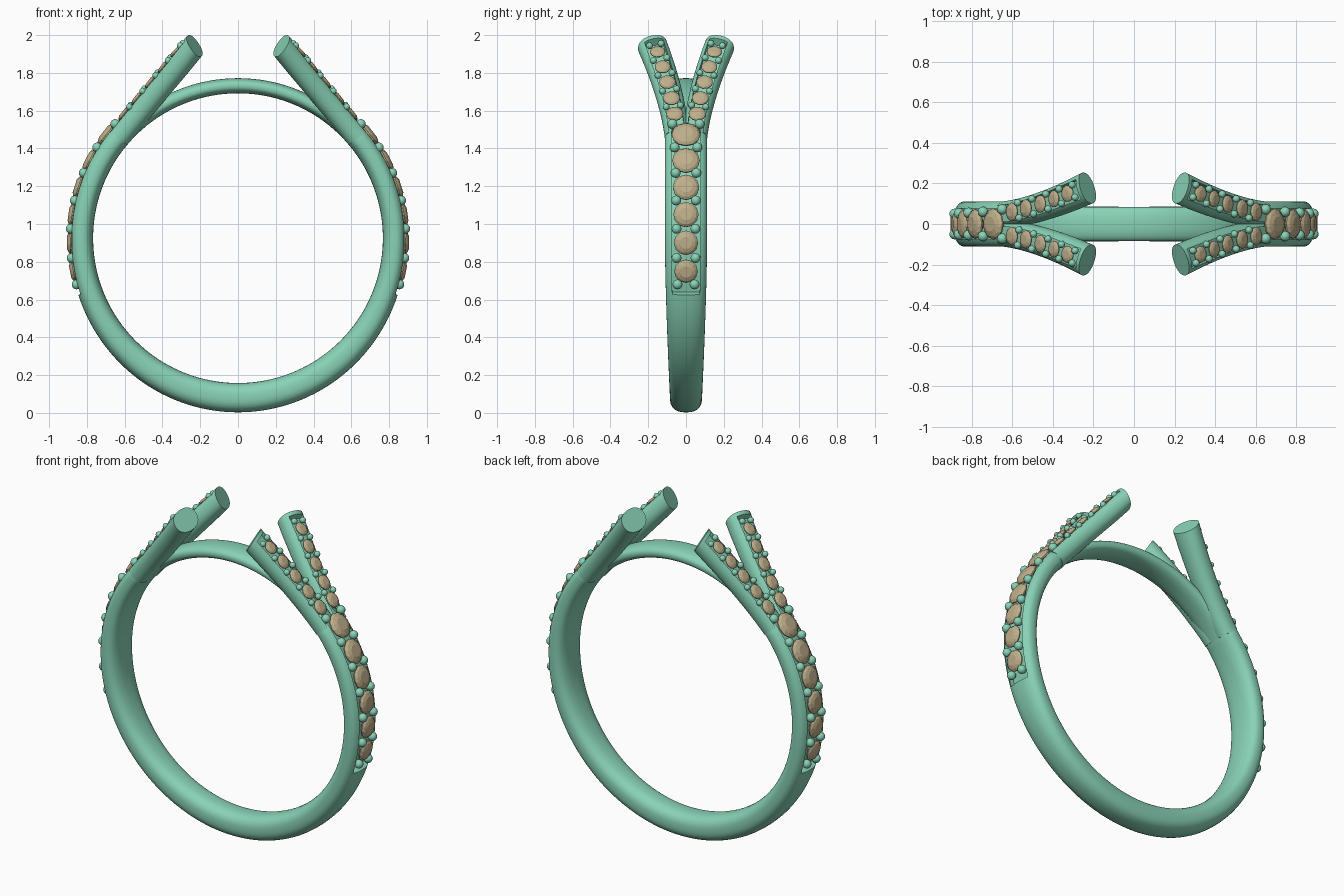
import bpy, bmesh
from math import sin, cos, pi, radians
from mathutils import Vector, Matrix

if "Cube" in bpy.data.objects:
    bpy.data.objects.remove(bpy.data.objects["Cube"])

ZC, R_IN = 0.925, 0.767          # finger hole centre height and radius
S_ARC, S_TIP = 128, 174          # path parameter: degrees of arc, then straight arm


def material(name, rgb):
    m = bpy.data.materials.new(name)
    m.diffuse_color = (*rgb, 1)
    m.use_nodes = True
    m.node_tree.nodes["Principled BSDF"].inputs["Base Color"].default_value = m.diffuse_color
    return m


METAL = material("green_metal", (0.25, 0.65, 0.47))
STONE = material("tan_stone", (0.52, 0.43, 0.26))


def lower(s):
    return max(cos(radians(s)), 0) ** 1.5


def arm_t(s):
    return max(0, (abs(s) - S_ARC) / (S_TIP - S_ARC))


# Centre line of the ring, measured from the bottom; branch=True flares out in y
def point(s, branch=False):
    sx, a, t = (1 if s >= 0 else -1), radians(min(abs(s), S_ARC)), arm_t(s)
    r = R_IN + 0.062 + 0.0155 * lower(s)
    start = Vector((r * sin(a), 0, ZC - r * cos(a)))
    p = start.lerp(Vector((0.23, 0, 1.943)), t) if t <= 1 else start + (Vector((0.23, 0, 1.943)) - start) * t
    return Vector((p.x * sx, (0.048 + 0.13 * t ** 1.6) if branch else 0, p.z))


def frame(s, branch=False):
    tan = (point(s + 0.2, branch) - point(s - 0.2, branch)).normalized()
    sx, a, t = (1 if s >= 0 else -1), radians(min(abs(s), S_ARC)), arm_t(s)
    n = Vector((sin(a), 0, -cos(a))).lerp(Vector((0.545, 0, 0.838)), min(1, max(0, (t - 0.75) / 0.25)))
    n.x *= sx
    n.normalize()
    side = n.cross(tan).normalized()
    if side.y < 0:
        side = -side
    return point(s, branch), n, side


# Rounded section with an optional stone channel on the outer side
def section(a, b, e, w, cut):
    def edge(u):
        return b * max(0, 1 - abs(u / a) ** e) ** (1 / e)

    def oval(f):
        c, q = cos(f), sin(f)
        return (a * abs(c) ** (2 / e) * (1 if c > 0 else -1), b * abs(q) ** (2 / e) * (1 if q > 0 else -1))
    pts = [oval(pi + pi * i / 20) for i in range(20)]
    f1 = math_angle = None
    ws = [1 - (1 - w) * (i / 6) ** 0.5 for i in range(7)]
    rim = [(a * (1 - (1 - w) * (i / 6) ** 2), 0) for i in range(7)]
    rim = [(u, edge(u)) for u, _ in rim]
    inner = [a * w * (1 - 2 * i / 8) for i in range(9)]
    floor = [(u, edge(a * w) - 0.03 if cut else edge(u)) for u in inner]
    return pts + rim + floor + [(-u, v) for u, v in reversed(rim)][:-1]


def finish(name, bm, mat, mirror=(False, False), angle=35):
    bmesh.ops.recalc_face_normals(bm, faces=bm.faces[:])
    me = bpy.data.meshes.new(name)
    bm.to_mesh(me)
    bm.free()
    me.materials.append(mat)
    ob = bpy.data.objects.new(name, me)
    bpy.context.collection.objects.link(ob)
    if any(mirror):
        mod = ob.modifiers.new("mirror", 'MIRROR')
        mod.use_axis = (*mirror, False)
        mod.use_mirror_merge = False
    if angle:
        bpy.ops.object.select_all(action='DESELECT')
        ob.select_set(True)
        bpy.context.view_layer.objects.active = ob
        bpy.ops.object.shade_smooth_by_angle(angle=radians(angle))
    return ob


# stations: list of (centre, normal, side, section points)
def sweep(name, stations, mirror=(False, False)):
    bm = bmesh.new()
    rings = [[bm.verts.new(c + n * v + sd * u) for u, v in sec] for c, n, sd, sec in stations]
    for r0, r1 in zip(rings, rings[1:]):
        k = len(r0)
        for i in range(k):
            bm.faces.new((r0[i], r0[(i + 1) % k], r1[(i + 1) % k], r1[i]))
    bm.faces.new(rings[0])
    bm.faces.new(rings[-1])
    bmesh.ops.remove_doubles(bm, verts=bm.verts[:], dist=1e-5)
    return finish(name, bm, METAL, mirror)


# Band: one sweep through the bottom, channelled on both flanks
def band_station(s, cut):
    a, b = 0.112 - 0.027 * lower(s), 0.062 + 0.0155 * lower(s)
    k = max(0, abs(s) - 131) / 5
    return (*frame(s), section(a * (1 - 0.25 * k), b * (1 - 0.4 * k), 2.5, 0.68, cut))


up = [(70.6 + i * (136 - 70.6) / 32, True) for i in range(33)]
low = [(-70.4 + i * 140.8 / 64, False) for i in range(65)]
sweep("band", [band_station(s, c) for s, c in [(-s, c) for s, c in reversed(up)] + low + up])


# Four split arms flaring from the band
def arm_station(s, cut):
    t = arm_t(s)
    return (*frame(s, True), section(0.063 + 0.017 * t, 0.062 + 0.004 * t, 2.2, 0.64, cut))


arm = [(130 + i * 42.4 / 30, True) for i in range(31)] + [(172.6, False), (173.3, False), (174, False)]
sweep("split_arm", [arm_station(s, c) for s, c in arm], (True, True))

# Bridge closing the finger hole between the arms
bridge = []
for i in range(41):
    f = radians(-52 + 104 * i / 40)
    n = Vector((sin(f), 0, cos(f)))
    bridge.append((Vector((0, 0, ZC)) + n * (R_IN + 0.04), n, Vector((0, 1, 0)),
                   section(0.085, 0.04, 2.4, 0.68, False)))
sweep("bridge", bridge)


# Find the frame where the outer surface reaches a given height
def at_height(z, branch):
    def height(s):
        c, n, _ = frame(s, branch)
        return (c + n * 0.058).z
    return frame(min((40 + i * 0.1 for i in range(1340)), key=lambda s: abs(height(s) - z)), branch)


def add_gem(bm, c, n, side, r):
    along = side.cross(n).normalized()
    sd = n.cross(along)
    m = Matrix((along, sd, n)).transposed()
    rings = []
    for j, (q, h) in enumerate([(0.3, -0.5), (1, -0.06), (1, 0.04), (0.82, 0.2), (0.5, 0.32)]):
        off = 0.5 * (j == 3)
        rings.append([bm.verts.new(c + m @ Vector((q * r * cos((i + off) * pi / 6), q * r * sin((i + off) * pi / 6), h * r)))
                      for i in range(12)])
    for r0, r1 in zip(rings, rings[1:]):
        for i in range(12):
            bm.faces.new((r0[i], r0[(i + 1) % 12], r1[(i + 1) % 12], r1[i]))
    bm.faces.new(rings[0])
    bm.faces.new(rings[-1])


def set_stones(label, gems, prongs, branch, prong_r):
    mirror = (True, branch)
    bm = bmesh.new()
    for z, r in gems:
        c, n, sd = at_height(z, branch)
        add_gem(bm, c + n * 0.056, n, sd, r)
    finish(label + "_stones", bm, STONE, mirror, 0)
    bm = bmesh.new()
    for z, off in prongs:
        c, n, sd = at_height(z, branch)
        for k in (-1, 1):
            bmesh.ops.create_uvsphere(bm, u_segments=14, v_segments=8, radius=prong_r,
                                      matrix=Matrix.Translation(c + n * 0.058 + sd * off * k))
    finish(label + "_prongs", bm, METAL, mirror, 60)


# Graduated stones and bead prongs on the flanks and on the arms
set_stones("band", [(0.75, .0625), (0.9, .065), (1.05, .067), (1.195, .07), (1.337, .073), (1.475, .076)],
           [(0.68, .045), (0.82, .05), (0.975, .05), (1.125, .052), (1.27, .055), (1.405, .06), (1.53, .072)],
           False, 0.026)
set_stones("arm", [(1.585, .046), (1.668, .045), (1.752, .044), (1.833, .042), (1.913, .041)],
           [(1.625, .038), (1.71, .038), (1.793, .038), (1.873, .037), (1.95, .032)], True, 0.018)
